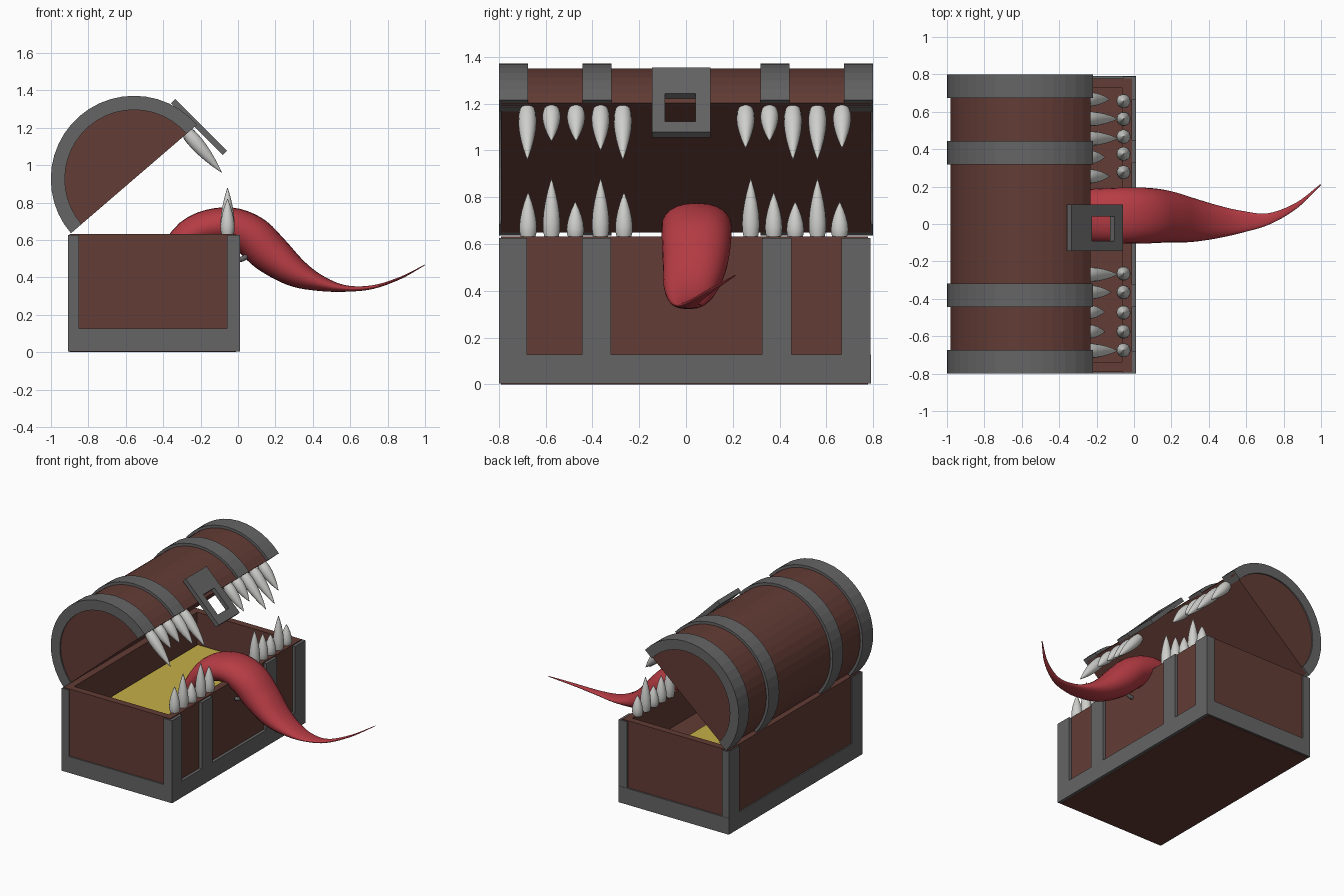
import bpy, bmesh, math
from mathutils import Vector, Matrix

if "Cube" in bpy.data.objects:
    bpy.data.objects.remove(bpy.data.objects["Cube"])


def material(name, rgb):
    m = bpy.data.materials.new(name)
    m.diffuse_color = (*rgb, 1)
    m.use_nodes = True
    m.node_tree.nodes["Principled BSDF"].inputs["Base Color"].default_value = m.diffuse_color
    return m


WOOD = material("brown_wood", (0.125, 0.045, 0.036))
METAL = material("grey_iron", (0.13, 0.13, 0.13))
GOLD = material("gold", (0.56, 0.43, 0.065))
BONE = material("tooth_white", (0.62, 0.62, 0.60))
RED = material("tongue_red", (0.47, 0.045, 0.058))


def finish(name, bm, mat, smooth=None):
    bmesh.ops.recalc_face_normals(bm, faces=bm.faces)
    me = bpy.data.meshes.new(name)
    bm.to_mesh(me)
    bm.free()
    ob = bpy.data.objects.new(name, me)
    me.materials.append(mat)
    bpy.context.collection.objects.link(ob)
    if smooth:
        bpy.ops.object.select_all(action='DESELECT')
        ob.select_set(True)
        bpy.context.view_layer.objects.active = ob
        bpy.ops.object.shade_smooth_by_angle(angle=math.radians(smooth))
    return ob


def box_bm(x, y, z):
    bm = bmesh.new()
    bmesh.ops.create_cube(bm, size=1)
    for v in bm.verts:
        v.co = [r[0] if c < 0 else r[1] for c, r in zip(v.co, (x, y, z))]
    return bm


def box(name, x, y, z, mat):
    return finish(name, box_bm(x, y, z), mat)


def prism(name, pts, y0, y1, mat):
    """Extrude an (x, z) outline along y."""
    bm = bmesh.new()
    f = bm.faces.new([bm.verts.new((x, y0, z)) for x, z in pts])
    ext = bmesh.ops.extrude_face_region(bm, geom=[f])["geom"]
    for v in ext:
        if isinstance(v, bmesh.types.BMVert):
            v.co.y = y1
    return finish(name, bm, mat)


def loft(bm, rings):
    vs = [[bm.verts.new(p) for p in r] for r in rings]
    n = len(vs[0])
    for a, b in zip(vs, vs[1:]):
        for i in range(n):
            bm.faces.new((a[i], a[(i + 1) % n], b[(i + 1) % n], b[i]))
    bm.faces.new(vs[0])
    bm.faces.new(vs[-1])


# Chest body with hollow top
bm = box_bm((-0.9, -0.012), (-0.79, 0.778), (0, 0.632))
top = max(bm.faces, key=lambda f: f.calc_center_median().z)
bmesh.ops.inset_region(bm, faces=[top], thickness=0.072)
geom = bmesh.ops.extrude_face_region(bm, geom=[top])["geom"]
bmesh.ops.translate(bm, vec=(0, 0, -0.25),
                    verts=[g for g in geom if isinstance(g, bmesh.types.BMVert)])
bmesh.ops.delete(bm, geom=[top], context='FACES_ONLY')
finish("chest_body", bm, WOOD)
box("gold_fill", (-0.83, -0.25), (-0.72, 0.707), (0.37, 0.4), GOLD)

# Iron frame: base rail, corner posts, front straps
box("base_rail", (-0.91, 0.01), (-0.8, 0.79), (0.004, 0.127), METAL)
for y in ((-0.8, -0.68), (0.665, 0.788)):
    box("front_corner_post", (-0.06, 0.01), y, (0.01, 0.626), METAL)
    box("back_corner_post", (-0.91, -0.85), y, (0.01, 0.626), METAL)
for y in ((-0.445, -0.32), (0.325, 0.45)):
    box("front_strap", (-0.03, 0.01), y, (0.01, 0.626), METAL)

# Lid: half barrel tilted open
CX, CZ, TILT = -0.556, 0.926, math.radians(40.7)
U = Vector((math.cos(TILT), 0, math.sin(TILT)))      # along the opening
D = Vector((math.sin(TILT), 0, -math.cos(TILT)))     # out of the opening


def arc(r, n=22):
    return [(CX + r * math.cos(TILT + math.pi * i / n),
             CZ + r * math.sin(TILT + math.pi * i / n)) for i in range(n + 1)]


prism("lid_barrel", arc(0.425), -0.79, 0.79, WOOD)
for s in (-1, 1):
    prism("lid_end_band", arc(0.445) + arc(0.37)[::-1], s * 0.675, s * 0.8, METAL)
    prism("lid_middle_band", arc(0.445) + arc(0.415)[::-1], s * 0.318, s * 0.443, METAL)

# Hasp plate with a square hole
bm = bmesh.new()
outer = [(-0.195, -0.125), (0.195, -0.125), (0.195, 0.125), (-0.195, 0.125)]
hole = [(-0.04, -0.07), (0.13, -0.07), (0.13, 0.06), (-0.04, 0.06)]
n = Vector((0.707, 0, 0.707))
s = Vector((0.707, 0, -0.707))


def plate_ring(pts, h):
    return [bm.verts.new(Vector((-0.197, -0.02, 1.216)) + s * a + n * h + Vector((0, b, 0)))
            for a, b in pts]


loops = [plate_ring(outer, 0), plate_ring(hole, 0), plate_ring(hole, -0.033), plate_ring(outer, -0.033)]
for k in range(4):
    a, b = loops[k], loops[(k + 1) % 4]
    for i in range(4):
        j = (i + 1) % 4
        bm.faces.new((a[i], a[j], b[j], b[i]))
finish("hasp_plate", bm, METAL)

# Staple ring on the chest front
bm = bmesh.new()
rings = []
for i in range(13):
    t = math.radians(-100 + 200 * i / 12)
    d = Vector((math.cos(t), 0, math.sin(t)))
    c = Vector((0.005, -0.025, 0.545))
    rings.append([c + d * (0.05 + 0.014 * math.cos(q)) + Vector((0, 0.014 * math.sin(q), 0))
                  for q in (math.tau * k / 10 for k in range(10))])
loft(bm, rings)
finish("staple", bm, METAL, 50)

# Teeth
PROFILE = [(0, 0.8), (0.12, 0.96), (0.25, 1), (0.42, 0.92), (0.6, 0.73), (0.78, 0.46), (0.92, 0.19), (1, 0.02)]


def tooth(name, base, direction, length, r):
    rot = direction.to_track_quat('Z', 'Y').to_matrix()
    bm = bmesh.new()
    loft(bm, [[base + rot @ Vector((r * k * math.cos(q), r * k * math.sin(q), h * length))
               for q in (math.tau * i / 14 for i in range(14))] for h, k in PROFILE])
    finish(name, bm, BONE, 50)


LOWER = [(-0.675, 0.82), (-0.575, 0.88), (-0.473, 0.78), (-0.365, 0.88), (-0.265, 0.82),
         (0.277, 0.88), (0.375, 0.82), (0.467, 0.78), (0.562, 0.88), (0.657, 0.78)]
for y, tip in LOWER:
    tooth("lower_tooth", Vector((-0.056, y, 0.625)), Vector((0, 0, 1)), tip - 0.625, 0.038)
UPPER = [(-0.678, 0.96), (-0.575, 1.04), (-0.47, 1.04), (-0.365, 1.0), (-0.27, 0.96),
         (0.255, 1.01), (0.357, 1.04), (0.457, 0.96), (0.562, 0.96), (0.667, 1.01)]
gum = Vector((CX, 0, CZ)) + U * 0.378 - D * 0.006
for y, tip in UPPER:
    tooth("upper_tooth", gum + Vector((0, y, 0)), D, (gum.z - tip) / -D.z, 0.039)

# Tongue: spline of (x, y, z, half width, half thickness)
KEYS = [(-0.42, 0.045, 0.43, 0.12, 0.06), (-0.26, 0.045, 0.625, 0.14, 0.085),
        (-0.08, 0.045, 0.68, 0.149, 0.095), (0.06, 0.045, 0.63, 0.149, 0.11),
        (0.17, 0.04, 0.53, 0.14, 0.108), (0.3, 0.022, 0.43, 0.12, 0.08),
        (0.43, 0.012, 0.372, 0.092, 0.045), (0.57, 0.012, 0.341, 0.06, 0.018),
        (0.72, 0.028, 0.348, 0.03, 0.01), (0.87, 0.1, 0.398, 0.014, 0.006),
        (0.998, 0.21, 0.466, 0.003, 0.002)]
keys = [Vector(k) for k in KEYS]
keys = [2 * keys[0] - keys[1]] + keys + [2 * keys[-1] - keys[-2]]
path = []
for i in range(1, len(keys) - 2):
    a, b, c, d = keys[i - 1:i + 3]
    for j in range(5):
        t = j / 5
        path.append(0.5 * (2 * b + (c - a) * t + (2 * a - 5 * b + 4 * c - d) * t * t
                           + (3 * b - a - 3 * c + d) * t ** 3))
path.append(keys[-2])
rings = []
for i, p in enumerate(path):
    tan = path[min(i + 1, len(path) - 1)] - path[max(i - 1, 0)]
    tan = Vector(tan[:3]).normalized()
    up = Vector((-tan.z, 0, tan.x)).normalized()
    side = up.cross(tan).normalized()
    ring = []
    for k in range(24):
        cq, sq = math.cos(math.tau * k / 24), math.sin(math.tau * k / 24)
        cw = math.copysign(abs(cq) ** 0.85, cq)
        ring.append(Vector(p[:3]) + side * p[3] * cw + up * p[4] * sq)
    rings.append(ring)
bm = bmesh.new()
loft(bm, rings)
finish("tongue", bm, RED, 60)
